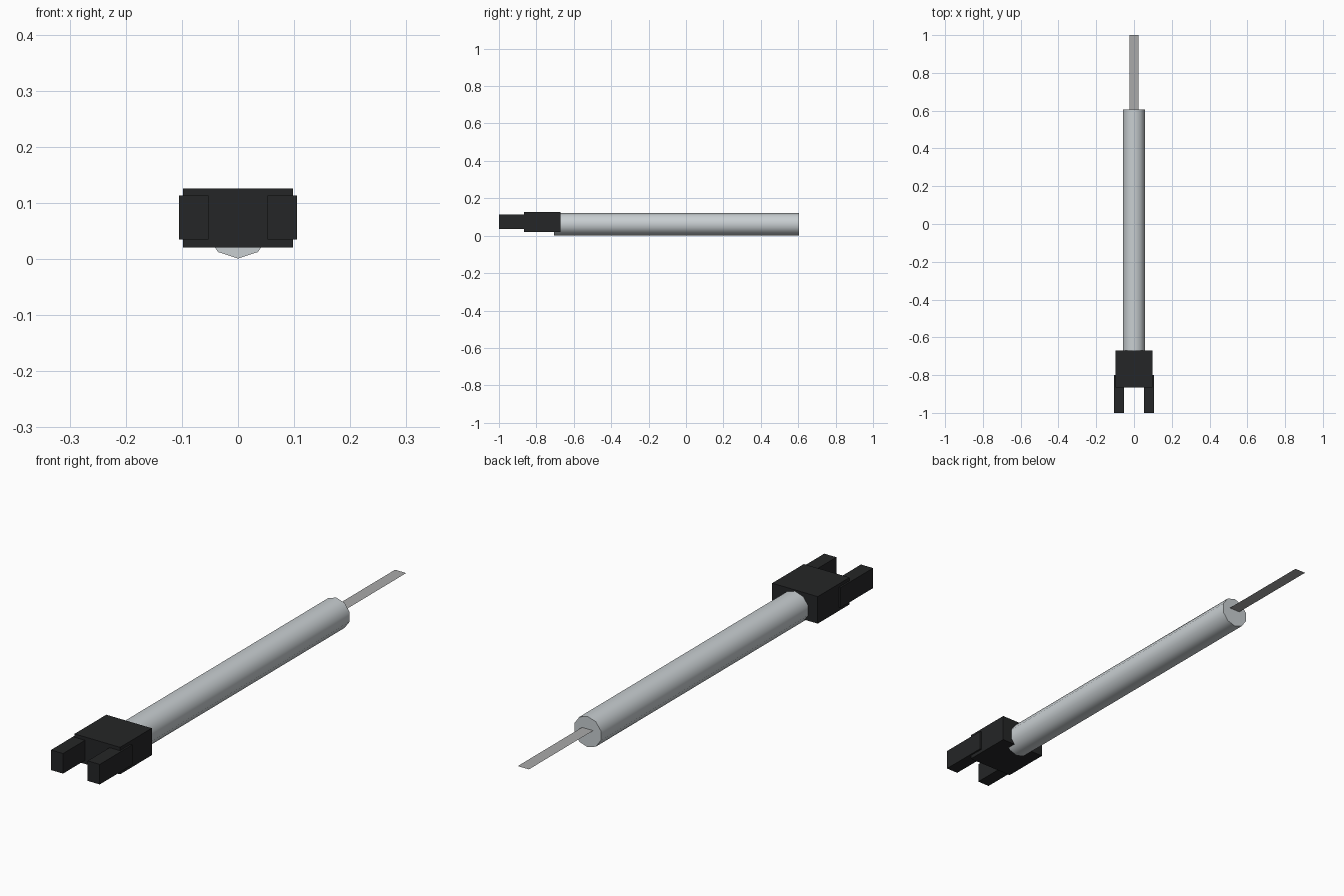
import bpy, bmesh, math
from mathutils import Matrix

if "Cube" in bpy.data.objects:
    bpy.data.objects.remove(bpy.data.objects["Cube"])


def material(name, rgb):
    m = bpy.data.materials.new(name)
    m.diffuse_color = (*rgb, 1)
    m.use_nodes = True
    m.node_tree.nodes["Principled BSDF"].inputs["Base Color"].default_value = m.diffuse_color
    return m


def add_object(name, bm, mat):
    bmesh.ops.recalc_face_normals(bm, faces=bm.faces)
    mesh = bpy.data.meshes.new(name)
    bm.to_mesh(mesh)
    bm.free()
    mesh.materials.append(mat)
    ob = bpy.data.objects.new(name, mesh)
    bpy.context.collection.objects.link(ob)
    return ob


def box(name, x, y, z, mat):
    bm = bmesh.new()
    bmesh.ops.create_cube(bm, size=1)
    bmesh.ops.scale(bm, vec=[b - a for a, b in (x, y, z)], verts=bm.verts)
    bmesh.ops.translate(bm, vec=[(a + b) / 2 for a, b in (x, y, z)], verts=bm.verts)
    return add_object(name, bm, mat)


black = material("black_plastic", (0.018, 0.019, 0.02))
silver = material("silver_tube", (0.58, 0.62, 0.64))
steel = material("steel_blade", (0.4, 0.4, 0.4))

# Ten-sided tube with a corner pointing straight down
R, Y0, Y1 = 0.06, -0.705, 0.605
bm = bmesh.new()
bmesh.ops.create_cone(bm, cap_ends=True, segments=10, radius1=R, radius2=R, depth=Y1 - Y0)
low = min(bm.verts, key=lambda v: (v.co.z, v.co.x)).co
turn = math.radians(-90) - math.atan2(low.y, low.x)
bmesh.ops.transform(bm, verts=bm.verts,
                    matrix=Matrix.Translation((0, (Y0 + Y1) / 2, R + 0.001))
                    @ Matrix.Rotation(math.pi / 2, 4, 'X')
                    @ Matrix.Rotation(turn, 4, 'Z'))
tube = add_object("tube", bm, silver)
bpy.context.view_layer.objects.active = tube
tube.select_set(True)
bpy.ops.object.shade_smooth_by_angle(angle=math.radians(50))

# Paper-thin blade at the back end
bm = bmesh.new()
bm.faces.new([bm.verts.new((x, y, 0.072)) for x, y in
              ((-0.024, 0.6), (0.024, 0.6), (0.024, 1.0), (-0.024, 1.0))])
add_object("blade", bm, steel)

# Connector block and its pair of prongs
box("connector_block", (-0.098, 0.098), (-0.865, -0.67), (0.021, 0.126), black)
for side, s in (("left", -1), ("right", 1)):
    box(side + "_prong", sorted((s * 0.053, s * 0.105)), (-1.0, -0.80), (0.035, 0.113), black)
